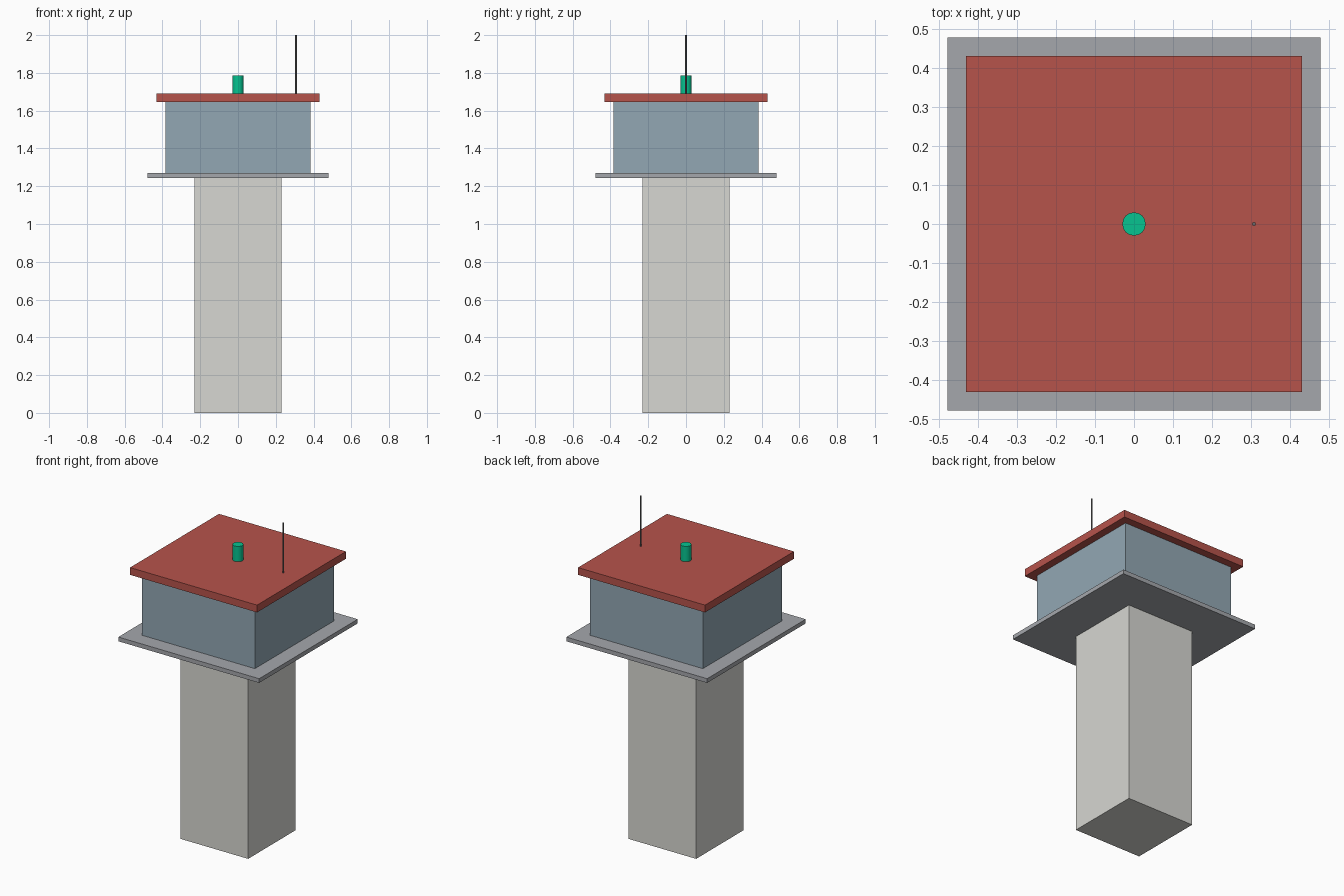
import bpy, math

if "Cube" in bpy.data.objects:
    bpy.data.objects.remove(bpy.data.objects["Cube"])


def finish(obj, name, color):
    obj.name = name
    if color:
        mat = bpy.data.materials.new(name + "_paint")
        # picked sRGB colour -> linear
        mat.diffuse_color = [c ** 2.2 for c in color] + [1.0]
        mat.use_nodes = True
        mat.node_tree.nodes["Principled BSDF"].inputs["Base Color"].default_value = mat.diffuse_color
        obj.data.materials.append(mat)
    return obj


def slab(name, half, z0, z1, color=None):
    """Square block centred on the tower axis."""
    bpy.ops.mesh.primitive_cube_add(size=1, location=(0, 0, (z0 + z1) / 2))
    obj = bpy.context.object
    obj.scale = (2 * half, 2 * half, z1 - z0)
    bpy.ops.object.transform_apply(location=False, rotation=False, scale=True)
    return finish(obj, name, color)


def post(name, x, radius, z0, z1, sides, color=None):
    """Upright round post with smooth sides and sharp rims."""
    bpy.ops.mesh.primitive_cylinder_add(vertices=sides, radius=radius, depth=z1 - z0,
                                        location=(x, 0, (z0 + z1) / 2))
    bpy.ops.object.shade_smooth_by_angle(angle=math.radians(40))
    return finish(bpy.context.object, name, color)


# Tower body, bottom to top
slab("tower_shaft", 0.23, 0.0, 1.244, (0.84, 0.84, 0.82))
slab("walkway_deck", 0.479, 1.244, 1.27, (0.64, 0.65, 0.67))
slab("glazed_cabin", 0.384, 1.27, 1.647, (0.57, 0.65, 0.70))
slab("roof", 0.432, 1.647, 1.692, (0.71, 0.33, 0.30))

# Rooftop beacon and antenna
post("beacon", 0.0, 0.03, 1.692, 1.786, 16, (0.06, 0.76, 0.56))
post("antenna", 0.308, 0.005, 1.692, 2.0, 8, (0.42, 0.42, 0.42))
